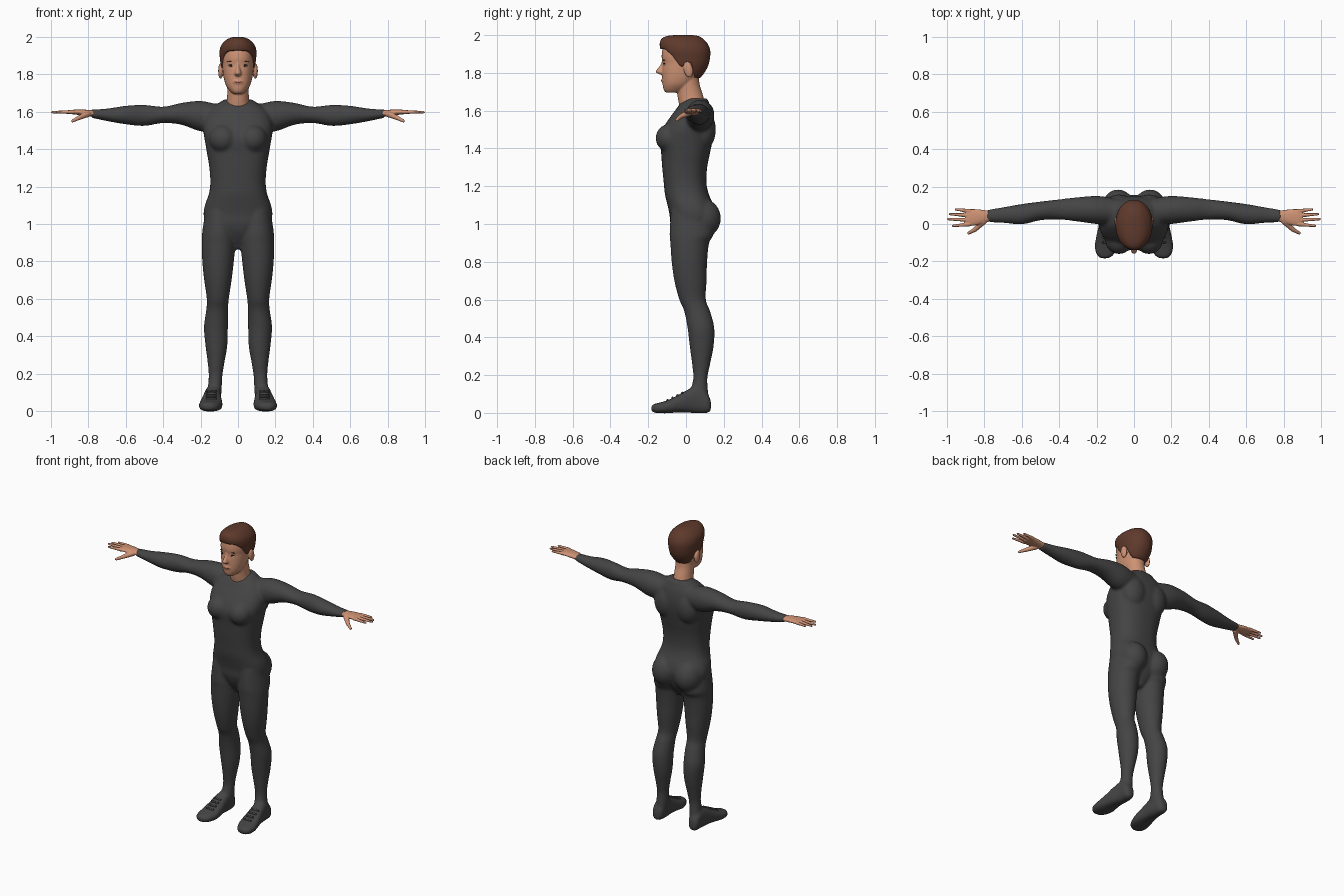
import bpy, bmesh, math
from mathutils import Matrix, Vector


def material(name, rgb):
    m = bpy.data.materials.new(name)
    m.diffuse_color = (*rgb, 1)
    return m


SUIT = material("charcoal cloth", (0.058, 0.058, 0.06))
SKIN = material("skin", (0.62, 0.29, 0.175))
HAIR = material("brown hair", (0.115, 0.042, 0.025))
WHITE = material("eye white", (0.7, 0.68, 0.65))
DARK = material("dark iris", (0.03, 0.02, 0.015))
LIPS = material("lips", (0.48, 0.17, 0.12))


def smooth_path(keys, steps=4):
    """Catmull-Rom interpolation of key sections."""
    out = []
    for i in range(len(keys) - 1):
        a, b, c, d = (keys[max(0, min(len(keys) - 1, i + k))] for k in (-1, 0, 1, 2))
        for s in range(steps):
            t = s / steps
            out.append([0.5 * (2 * q + (r - p) * t + (2 * p - 5 * q + 4 * r - w) * t * t
                               + (3 * q - p - 3 * r + w) * t ** 3)
                        for p, q, r, w in zip(a, b, c, d)])
    return out + [list(keys[-1])]


def loft(bm, axis, keys, power=2.2, n=40):
    """Closed loft; each section is (position, u min, u max, v min, v max)."""
    rings = []
    for t, u0, u1, v0, v1 in smooth_path(keys):
        ring = []
        for i in range(n):
            a = 2 * math.pi * i / n
            c, s = math.cos(a), math.sin(a)
            u = (u0 + u1) / 2 + (u1 - u0) / 2 * math.copysign(abs(c) ** (2 / power), c)
            v = (v0 + v1) / 2 + (v1 - v0) / 2 * math.copysign(abs(s) ** (2 / power), s)
            ring.append(bm.verts.new({"x": (t, u, v), "y": (u, t, v), "z": (u, v, t)}[axis]))
        rings.append(ring)
    faces = [bm.faces.new(rings[0]), bm.faces.new(rings[-1][::-1])]
    for r, q in zip(rings, rings[1:]):
        for i in range(n):
            j = (i + 1) % n
            faces.append(bm.faces.new((r[i], q[i], q[j], r[j])))
    bmesh.ops.recalc_face_normals(bm, faces=faces)


def centred(rows):
    """Sections symmetric in x: (z, half width, y min, y max)."""
    return [(z, -w, w, a, b) for z, w, a, b in rows]


def ball(bm, centre, radii, tilt=0):
    m = Matrix.Translation(centre) @ Matrix.Rotation(tilt, 4, "X") @ Matrix.Diagonal((*radii, 1))
    bmesh.ops.create_uvsphere(bm, u_segments=24, v_segments=14, radius=1, matrix=m)


def digit(bm, a, b, r1, r2):
    a, b = Vector(a), Vector(b)
    rot = (b - a).to_track_quat("Z", "Y").to_matrix().to_4x4()
    bmesh.ops.create_cone(bm, cap_ends=True, segments=14, radius1=r1, radius2=r2,
                          depth=(b - a).length, matrix=Matrix.Translation((a + b) / 2) @ rot)
    ball(bm, b, (r2, r2, r2))


def mirror(bm):
    new = bmesh.ops.duplicate(bm, geom=bm.verts[:] + bm.edges[:] + bm.faces[:])["geom"]
    for v in [g for g in new if isinstance(g, bmesh.types.BMVert)]:
        v.co.x *= -1
    bmesh.ops.reverse_faces(bm, faces=[g for g in new if isinstance(g, bmesh.types.BMFace)])


def finish(bm, name, mat, voxel=0, relax=4):
    me = bpy.data.meshes.new(name)
    for f in bm.faces:
        f.smooth = True
    bm.to_mesh(me)
    bm.free()
    me.materials.append(mat)
    ob = bpy.data.objects.new(name, me)
    bpy.context.collection.objects.link(ob)
    if voxel:
        r = ob.modifiers.new("fuse", "REMESH")
        r.mode, r.voxel_size, r.use_smooth_shade = "VOXEL", voxel, True
        s = ob.modifiers.new("relax", "SMOOTH")
        s.factor, s.iterations = 0.5, relax
    return ob


# Body suit: arm, leg, shoe, chest and seat on one side, then mirrored
bm = bmesh.new()
loft(bm, "x", [(.04, .02, .12, 1.53, 1.635), (.12, .0, .14, 1.5, 1.643), (.2, .0, .15, 1.495, 1.658),
               (.3, .013, .143, 1.53, 1.648), (.4, .024, .132, 1.54, 1.627),
               (.5, .02, .12, 1.524, 1.637), (.6, -.002, .107, 1.533, 1.632),
               (.7, .006, .09, 1.55, 1.617), (.785, .01, .076, 1.568, 1.612)], 2)
loft(bm, "z", [(1.07, .02, .175, -.08, .12), (.95, .012, .192, -.087, .145), (.9, .013, .194, -.083, .122),
               (.8, .022, .191, -.076, .112), (.7, .034, .181, -.062, .109),
               (.6, .049, .167, -.036, .105), (.54, .053, .17, -.01, .127),
               (.45, .054, .182, .008, .15), (.35, .057, .174, .02, .146),
               (.25, .074, .161, .033, .126), (.18, .084, .157, .038, .113),
               (.1, .088, .164, .02, .118), (.03, .1, .165, .02, .115)], 2)
loft(bm, "y", [(.132, .12, .155, .015, .06), (.115, .1, .17, .0, .1), (.06, .092, .175, -.002, .14),
               (.0, .09, .187, .002, .118), (-.05, .085, .198, .002, .09), (-.1, .083, .208, -.002, .066),
               (-.15, .1, .206, -.001, .052), (-.175, .12, .19, .004, .045),
               (-.184, .14, .175, .012, .034)], 2.6)
ball(bm, (.08, -.085, 1.455), (.075, .076, .075))
ball(bm, (.085, .085, 1.03), (.088, .1, .105))
ball(bm, (.08, .09, 1.5), (.085, .068, .11))
mirror(bm)
loft(bm, "z", centred([(.865, .025, -.01, .07), (.94, .09, -.06, .12), (1.0, .17, -.082, .145),
                       (1.05, .184, -.087, .155), (1.1, .177, -.098, .145), (1.16, .156, -.112, .12),
                       (1.22, .148, -.118, .108), (1.3, .153, -.126, .112), (1.38, .166, -.132, .128),
                       (1.45, .178, -.14, .142), (1.5, .186, -.125, .148), (1.55, .182, -.095, .147),
                       (1.6, .16, -.058, .138), (1.635, .12, -.032, .125),
                       (1.665, .076, .01, .112)]), 2.4, 48)
finish(bm, "body_suit", SUIT, .009, 5)

# Lace ridges on the shoes
bm = bmesh.new()
for k in range(4):
    digit(bm, (.115, -.02 - .026 * k, .106 - .013 * k), (.165, -.02 - .026 * k, .106 - .013 * k), .006, .006)
mirror(bm)
finish(bm, "shoe_laces", SUIT)

# Hands with palm, four fingers and thumb
bm = bmesh.new()
loft(bm, "x", [(.765, .015, .07, 1.573, 1.607), (.8, .006, .074, 1.577, 1.61),
               (.84, -.006, .079, 1.582, 1.612), (.88, -.01, .079, 1.586, 1.611),
               (.9, -.002, .074, 1.59, 1.607)])
for y0, x1, y1 in ((.069, .952, .078), (.045, .984, .053), (.021, .993, .026), (-.001, .968, -.01)):
    digit(bm, (.875, y0, 1.599), (x1, y1, 1.598), .0115, .0065)
digit(bm, (.8, .018, 1.59), (.85, -.03, 1.568), .018, .012)
digit(bm, (.85, -.03, 1.568), (.884, -.049, 1.551), .012, .008)
mirror(bm)
finish(bm, "hands", SKIN, .0035, 2)

# Head with ears, nose, mouth and neck
bm = bmesh.new()
ball(bm, (.093, .012, 1.818), (.013, .025, .043), .2)
mirror(bm)
loft(bm, "z", centred([(1.695, .025, -.105, -.04), (1.71, .043, -.118, .0), (1.74, .064, -.124, .035),
                       (1.78, .076, -.126, .065), (1.82, .082, -.126, .093), (1.85, .085, -.124, .108),
                       (1.89, .087, -.129, .115), (1.94, .08, -.118, .105), (1.98, .045, -.07, .06)]))
loft(bm, "z", centred([(1.57, .07, -.02, .09), (1.63, .064, -.036, .1), (1.68, .058, -.045, .09),
                       (1.74, .058, -.05, .072), (1.8, .06, -.05, .068)]), 2)
loft(bm, "z", centred([(1.868, .007, -.126, -.1), (1.84, .01, -.137, -.1), (1.815, .016, -.157, -.1),
                       (1.802, .019, -.158, -.1), (1.79, .012, -.135, -.1)]), 2, 20)
ball(bm, (0, -.117, 1.76), (.03, .014, .016))
finish(bm, "head", SKIN, .0045, 3)

# Short hair: rounded cap whose underside follows the hairline
HAIRLINE = [(-.2, 1.935), (-.11, 1.925), (-.075, 1.895), (-.045, 1.855), (-.03, 1.835),
            (-.012, 1.835), (.0, 1.858), (.03, 1.85), (.045, 1.775), (.2, 1.755)]


def hairline(y):
    for (a, p), (b, q) in zip(HAIRLINE, HAIRLINE[1:]):
        if y <= b:
            return p + (q - p) * (y - a) / (b - a)
    return HAIRLINE[-1][1]


bm = bmesh.new()
loft(bm, "z", centred([(1.755, .05, -.05, .06), (1.8, .076, -.085, .097), (1.84, .09, -.108, .118),
                       (1.88, .096, -.12, .127), (1.92, .099, -.134, .128), (1.955, .09, -.139, .114),
                       (1.982, .066, -.128, .088), (1.995, .042, -.1, .065), (2.0, .02, -.06, .035)]), 2.1, 96)
for v in bm.verts:
    v.co.z = max(v.co.z, hairline(v.co.y))
finish(bm, "hair", HAIR)

# Face details
for name, mat, centre, radii in (("eyes", WHITE, (.036, -.114, 1.845), (.014, .005, .0045)),
                                 ("irises", DARK, (.036, -.117, 1.845), (.005, .003, .0045)),
                                 ("eyelids", DARK, (.037, -.114, 1.85), (.016, .0055, .002)),
                                 ("eyebrows", HAIR, (.038, -.116, 1.868), (.02, .005, .0025))):
    bm = bmesh.new()
    ball(bm, centre, radii)
    mirror(bm)
    finish(bm, name, mat)
bm = bmesh.new()
ball(bm, (0, -.127, 1.76), (.02, .005, .006))
finish(bm, "mouth", LIPS)
